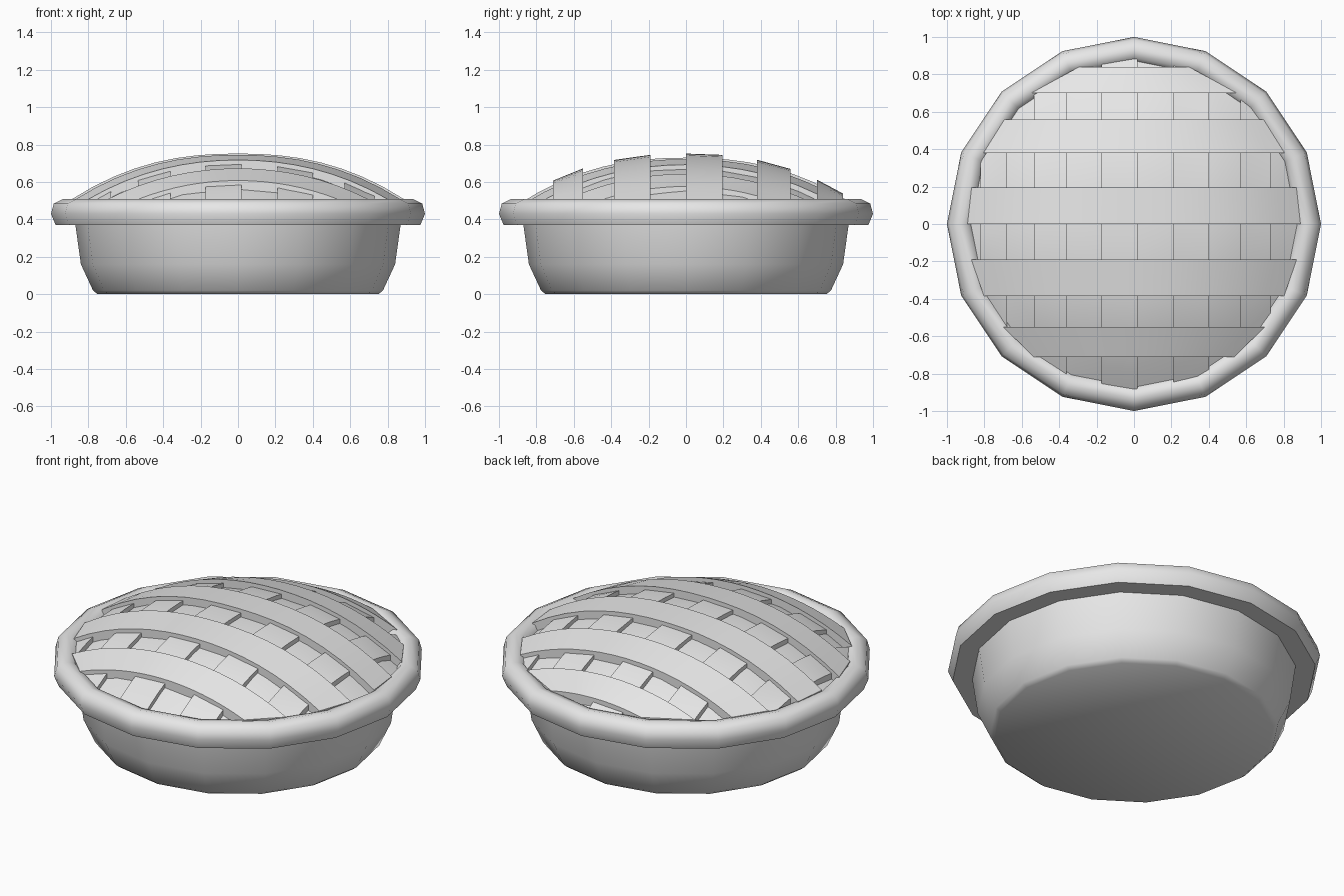
import bpy, bmesh, math

cube = bpy.data.objects.get("Cube")
if cube:
    bpy.data.objects.remove(cube)

grey = bpy.data.materials.new("plain grey")
grey.use_nodes = True
grey.diffuse_color = (0.8, 0.8, 0.8, 1)
grey.node_tree.nodes["Principled BSDF"].inputs["Base Color"].default_value = (0.8, 0.8, 0.8, 1)

SIDES = 16
REACH = 0.89


def finish(name, bm, angle=40):
    bmesh.ops.remove_doubles(bm, verts=bm.verts, dist=0.0005)
    bmesh.ops.recalc_face_normals(bm, faces=bm.faces)
    mesh = bpy.data.meshes.new(name)
    bm.to_mesh(mesh)
    bm.free()
    mesh.materials.append(grey)
    obj = bpy.data.objects.new(name, mesh)
    bpy.context.collection.objects.link(obj)
    bpy.ops.object.select_all(action="DESELECT")
    obj.select_set(True)
    bpy.context.view_layer.objects.active = obj
    bpy.ops.object.shade_smooth_by_angle(angle=math.radians(angle))
    return obj


def lathe(name, profile, closed=False, angle=40):
    bm = bmesh.new()
    points = [bm.verts.new((r, 0, z)) for r, z in profile]
    pairs = list(zip(points, points[1:]))
    if closed:
        pairs.append((points[-1], points[0]))
    edges = [bm.edges.new(p) for p in pairs]
    bmesh.ops.spin(bm, geom=points + edges, cent=(0, 0, 0), axis=(0, 0, 1),
                   angle=math.tau, steps=SIDES, use_merge=True)
    return finish(name, bm, angle)


def dome(r):
    return 0.752 - 0.245 * (r / REACH) ** 2.35


def strip(name, low, high, drop, along_x, thick=0.06, steps=16):
    """Pastry band that follows the dome and ends on the rim circle."""
    bm = bmesh.new()
    rings = []
    for i in range(steps + 1):
        t = -1 + 2 * i / steps
        ring = []
        for side, depth in ((low, 0), (high, 0), (high, thick), (low, thick)):
            run = t * math.sqrt(REACH ** 2 - side ** 2)
            z = dome(math.hypot(run, side)) - drop - depth
            ring.append(bm.verts.new((run, side, z) if along_x else (side, run, z)))
        rings.append(ring)
    for a, b in zip(rings, rings[1:]):
        for j in range(4):
            k = (j + 1) % 4
            bm.faces.new((a[j], a[k], b[k], b[j]))
    bm.faces.new(rings[0])
    bm.faces.new(rings[-1])
    finish(name, bm)


# Dish with a flat base and flared wall
lathe("dish", [(0, 0), (0.75, 0), (0.775, 0.02), (0.84, 0.16), (0.87, 0.375)], angle=50)

# Rounded crust rim
lathe("crust_rim", [(0.85, 0.37), (0.975, 0.37), (1.0, 0.43), (0.985, 0.485),
                    (0.935, 0.51), (0.89, 0.5), (0.86, 0.45)], closed=True, angle=60)

# Domed filling under the lattice
lathe("filling", [(r, dome(r) - 0.045) for r in (0, 0.15, 0.3, 0.45, 0.6, 0.75, 0.9)])

# Upper lattice bands run side to side, lower ones front to back
upper = [(-0.71, -0.55), (-0.385, -0.19), (0, 0.195), (0.38, 0.56), (0.7, 0.84)]
lower = [(-0.82, -0.68), (-0.535, -0.36), (-0.175, 0.02), (0.21, 0.4), (0.57, 0.73)]
for n, (low, high) in enumerate(upper, 1):
    strip(f"upper_lattice_{n}", low, high, 0, True)
for n, (low, high) in enumerate(lower, 1):
    strip(f"lower_lattice_{n}", low, high, 0.022, False)
